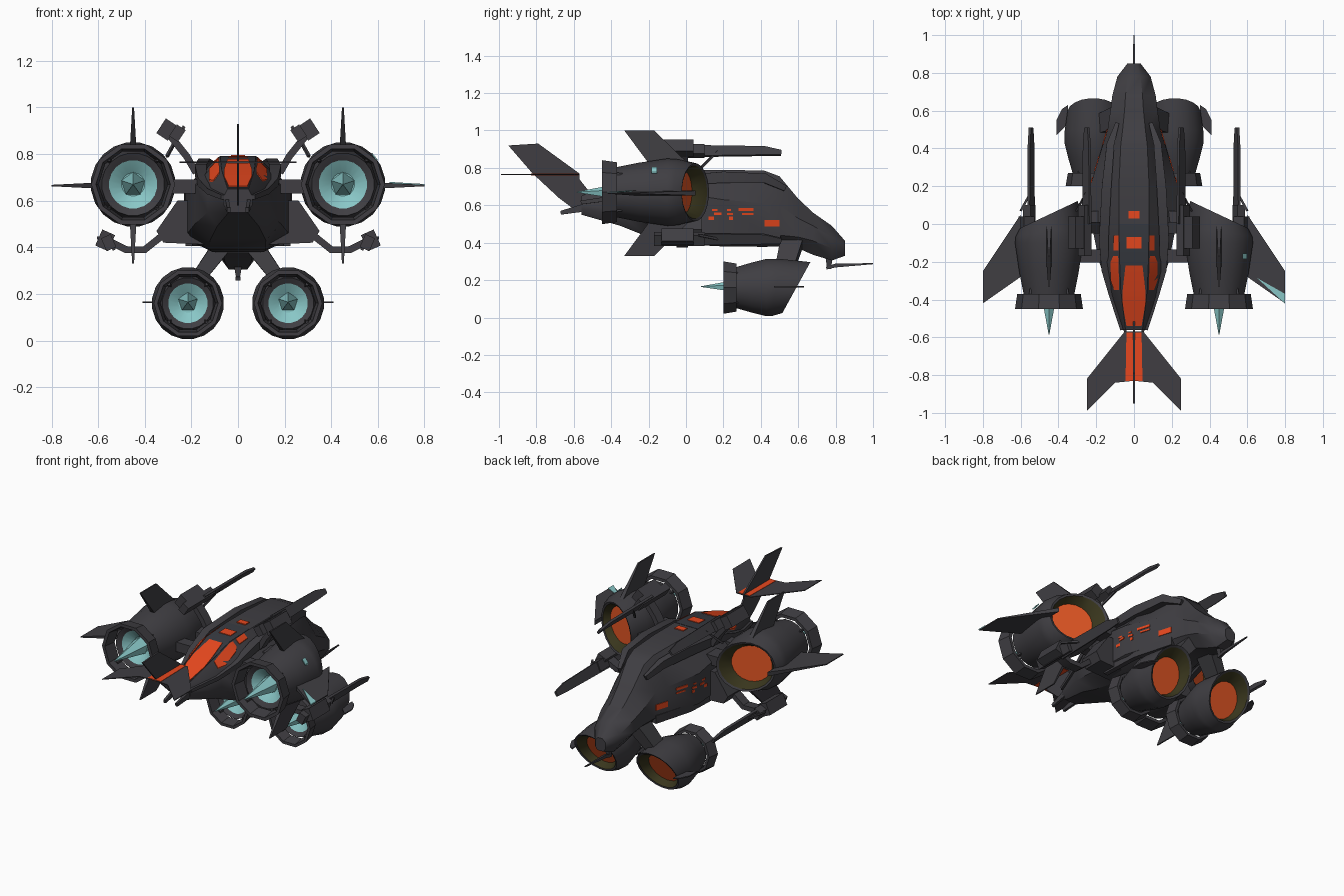
import bpy, bmesh, math
from mathutils import Vector

cube = bpy.data.objects.get("Cube")
if cube:
    bpy.data.objects.remove(cube)


def material(name, *rgb):
    m = bpy.data.materials.new(name)
    m.use_nodes = True
    m.diffuse_color = (*rgb, 1)
    m.node_tree.nodes["Principled BSDF"].inputs["Base Color"].default_value = (*rgb, 1)
    return m


HULL = material("charcoal hull", 0.05, 0.048, 0.055)
TRIM = material("dark slate trim", 0.038, 0.042, 0.052)
ORANGE = material("orange", 0.8, 0.064, 0.013)
GLOW = material("engine glow orange", 0.78, 0.095, 0.018)
TEAL = material("pale teal", 0.25, 0.57, 0.57)
OLIVE = material("olive lining", 0.04, 0.036, 0.012)


def loft(name, rings, mats=HULL, mirror=True, closed=False):
    """Skin a list of rings, capped or closed on itself; mats is one material or [cap, spans..., cap]."""
    if not isinstance(mats, list):
        mats = [mats] * (len(rings) + 2)
    slots = list(dict.fromkeys(mats))
    for side, s in (("left_", 1), ("right_", -1)) if mirror else (("", 1),):
        bm = bmesh.new()
        loops = [[bm.verts.new((s * p[0], p[1], p[2])) for p in r] for r in rings]
        if not closed:
            bm.faces.new(loops[0]).material_index = slots.index(mats[0])
            bm.faces.new(loops[-1]).material_index = slots.index(mats[-1])
        n = len(loops[0])
        for a, b, m in zip(loops, loops[1:] + loops[:closed], mats[1:]):
            for i in range(n):
                j = (i + 1) % n
                bm.faces.new((a[i], a[j], b[j], b[i])).material_index = slots.index(m)
        bmesh.ops.recalc_face_normals(bm, faces=bm.faces)
        for f in bm.faces:
            f.smooth = True
        for e in bm.edges:
            e.smooth = e.calc_face_angle(0) < math.radians(34)
        mesh = bpy.data.meshes.new(side + name)
        bm.to_mesh(mesh)
        bm.free()
        for m in slots:
            mesh.materials.append(m)
        bpy.context.collection.objects.link(bpy.data.objects.new(side + name, mesh))


def sweep(name, pts, w, h, mat=HULL, mirror=True, up=(0, 0, 1)):
    """Rectangular bar along a path; w and h may be lists for a taper."""
    pts = [Vector(p) for p in pts]
    ws = w if isinstance(w, list) else [w] * len(pts)
    hs = h if isinstance(h, list) else [h] * len(pts)
    rings = []
    for i, p in enumerate(pts):
        d = (pts[min(i + 1, len(pts) - 1)] - pts[max(i - 1, 0)]).normalized()
        u = d.cross(Vector(up)).normalized()
        v = u.cross(d)
        rings.append([p + u * a * ws[i] / 2 + v * b * hs[i] / 2
                      for a, b in ((1, 1), (-1, 1), (-1, -1), (1, -1))])
    loft(name, rings, mat, mirror)


def plate(name, poly, place, t, mat=HULL, mirror=True):
    """Thin plate: place maps (u, v, offset) to a point."""
    loft(name, [[place(u, v, k * t / 2) for u, v in poly] for k in (-1, 1)], mat, mirror)


def engine(name, x, z, profile, mats, slope, sides=20):
    """Turned body along y; the third profile value tilts that ring by slope (x, z)."""
    rings = []
    for y, r, tilt in profile:
        ring = []
        for i in range(sides):
            a = math.tau * (i + 0.5) / sides
            dx, dz = r * math.cos(a), r * math.sin(a)
            ring.append((x + dx, y + tilt * (slope[0] * dx + slope[1] * dz), z + dz))
        rings.append(ring)
    loft(name, rings, mats)


# Fuselage: y, top half width, top z, side half width, upper z, lower z, bottom half width, bottom z
HULL_SECTIONS = [
    (-.56, .045, .65, .06, .62, .58, .04, .55),
    (-.35, .07, .73, .13, .65, .55, .09, .49),
    (-.2, .076, .78, .185, .67, .5, .12, .43),
    (0, .08, .79, .225, .66, .45, .12, .39),
    (.2, .08, .79, .232, .63, .44, .11, .38),
    (.42, .07, .785, .165, .61, .44, .09, .378),
    (.5, .06, .755, .14, .6, .44, .075, .38),
    (.6, .05, .635, .125, .53, .43, .065, .37),
    (.68, .045, .56, .115, .49, .41, .055, .335),
    (.78, .035, .49, .088, .43, .37, .04, .305),
    (.85, .015, .41, .035, .39, .35, .02, .33)]


def section(y):
    for a, b in zip(HULL_SECTIONS, HULL_SECTIONS[1:]):
        if y <= b[0]:
            k = (y - a[0]) / (b[0] - a[0])
            return [p + (q - p) * k for p, q in zip(a, b)]


def top_z(x, y):
    _, wt, zt, wm, zu, *_ = section(y)
    return zt if x <= wt else zt + (zu - zt) * (x - wt) / (wm - wt)


half_rings = [([(wt, y, zt), (wm, y, zu), (wm, y, zl), (wb, y, zb)])
              for y, wt, zt, wm, zu, zl, wb, zb in HULL_SECTIONS]
loft("fuselage", [h + [(-x, y, z) for x, y, z in reversed(h)] for h in half_rings], HULL, False)


def top_mark(name, spans, mirror, mat=ORANGE, lift=.006):
    """Painted plate on the upper hull from (y, inner x, outer x) spans."""
    loft(name, [[(x, y, top_z(abs(x), y) + d) for x, d in ((a, lift), (b, lift), (b, -.003), (a, -.003))]
                for y, a, b in spans], mat, mirror)


top_mark("roof_trim", [(y, -w, w) for y, w in ((-.55, .044), (-.35, .069), (-.2, .075), (0, .078))], False, TRIM, .002)
top_mark("rear_roof_panel", [(-.54, -.04, .04), (-.42, -.061, .061), (-.35, -.06, .06), (-.22, -.045, .045)], False)
top_mark("middle_roof_panel", [(-.13, -.04, .04), (-.07, -.04, .04)], False)
top_mark("small_roof_panel", [(.03, -.03, .03), (.07, -.03, .03)], False)
top_mark("long_side_panel", [(-.35, .08, .106), (-.3, .08, .124), (-.2, .082, .124), (-.17, .084, .11)], True)
top_mark("short_side_panel", [(-.14, .083, .108), (-.06, .083, .108)], True)

# Painted dashes on the hull sides
for y0, y1, z, h in ((.12, .25, .53, .018), (.15, .19, .555, .012), (.22, .25, .553, .012), (.28, .36, .578, .015),
                     (.14, .24, .575, .01), (.3, .36, .553, .01), (.42, .5, .505, .035)):
    loft("side_dash", [[(section(y)[3] + d, y, z + k) for d, k in
                        ((.004, -h / 2), (.004, h / 2), (-.004, h / 2), (-.004, -h / 2))]
                       for y in (y0, y1)], ORANGE)

# Raised spine rails and lower hull fairings
sweep("spine_rail", [(.09, .53, .69), (.125, .42, .745), (.145, .2, .75), (.16, -.08, .73), (.155, -.24, .68),
                     (.122, -.38, .64), (.065, -.56, .615)],
      [.02, .04, .05, .05, .035, .02, .015], [.03, .05, .06, .05, .035, .025, .02])
sweep("lower_fairing", [(.13, .5, .43), (.2, .25, .43), (.21, 0, .43)], .03, .05)

# Wedge stubs and arms under the main engines
plate("wing_stub", [(.12, .6), (.26, .6), (.35, .47), (.32, .42), (.1, .41)],
      lambda u, v, o: (u, .02 + o, v), .13)
for y, w in ((-.17, .07), (.02, .1)):
    sweep("engine_arm", [(.1, y, .66), (.32, y, .66)], .06, w, up=(0, 1, 0))

# Engines: intake funnel, lip, belly, slanted nozzle, lining, glow
MATS = [TEAL, TEAL] + [HULL] * 6 + [OLIVE, GLOW]
engine("main_engine", .45, .67,
       [(-.32, .05, 0), (-.36, .104, 0), (-.375, .135, 0), (-.25, .16, 0), (-.1, .182, 0),
        (-.04, .178, .3), (.05, .155, 1), (.045, .143, 1), (-.01, .112, .8)], MATS, (-.47, 0))
engine("lower_engine", .215, .16,
       [(.31, .04, 0), (.28, .085, 0), (.265, .11, 0), (.35, .135, 0), (.43, .155, 0),
        (.48, .155, .3), (.59, .138, 1), (.585, .126, 1), (.53, .098, .9)], MATS, (0, .55))


def hoop(name, x, z, y0, y1, r0, r1, t, sides=10):
    """Faceted intake hoop standing off the body on four struts."""
    loft(name, [[(x + r * math.cos(a), y, z + r * math.sin(a))
                 for y, r in ((y0, r0), (y1, r1), (y1, r1 - t), (y0, r0 - t))]
                for a in (math.tau * i / sides for i in range(sides))], HULL, True, True)
    for i in range(4):
        c, s = math.cos(math.tau * (i + .5) / 4), math.sin(math.tau * (i + .5) / 4)
        p, q = r1 - .02, r1 - .035
        sweep("hoop_strut", [(x + p * c, y0 + .04, z + p * s), (x + q * c, y1 + .04, z + q * s)], .012, .012)


hoop("main_hoop", .45, .67, -.45, -.37, .18, .168, .02)
hoop("lower_hoop", .215, .16, .2, .27, .147, .135, .017)


def spike(name, x, z, y0, y1, r):
    loft(name, [[(x + k * math.sin(i * math.tau / 5), y, z + k * math.cos(i * math.tau / 5))
                 for i in range(5)] for y, k in ((y0, .002), (y1, r))], TEAL)


spike("main_intake_spike", .45, .67, -.585, -.31, .055)
spike("lower_intake_spike", .215, .165, .08, .32, .045)


# Engine fins, thin at the tip
def fin(name, root, tip, t0, t1, axis):
    loft(name, [[Vector(p) + Vector(axis) * k * t for k in (1, -1) for p in edge[::k]]
                for edge, t in ((root, t0), (tip, t1))])


fin("outer_fin", [(.6, .05, .665), (.6, -.28, .665)], [(.8, -.25, .665), (.8, -.42, .665)], .013, .003, (0, 0, 1))
for name, k in (("upper_fin", 1), ("lower_fin", -1)):
    fin(name, [(.45, -.2, .665 + k * .16), (.45, .01, .665 + k * .16)],
        [(.45, -.33, .665 + k * .335), (.45, -.17, .665 + k * .335)], .014, .004, (1, 0, 0))
plate("small_outer_fin", [(.35, .63), (.38, .61), (.41, .55), (.41, .47), (.35, .53)],
      lambda u, v, o: (u, v, .165 + o), .007)
plate("fin_tip_patch", [(.65, -.285), (.8, -.37), (.8, -.422)],
      lambda u, v, o: (u, v, .678 - (u - .65) * .06 + o), .005, TEAL, False)
plate("engine_lamp", [(.575, -.185), (.598, -.185), (.598, -.155), (.575, -.155)],
      lambda u, v, o: (u, v, .787 - (u - .5865) * 1.2 + o), .009, TEAL, False)

# Lower engine pylons
sweep("lower_pylon", [(.06, .57, .42), (.17, .53, .27)], [.08, .06], [.12, .1], up=(0, 1, 0))

# Guns: tilted body, flat barrel and bracket, above and below each main engine
for name, bx, bz, px, pz, tilt, arm in (
        ("upper", .305, .905, .25, .89, (-.55, 0, .83), [(.18, -.02, .72), (.22, -.02, .79), (.3, -.02, .89)]),
        ("lower", .57, .43, .545, .42, (.4, 0, .9), [(.3, -.02, .47), (.4, -.02, .39), (.48, -.02, .39), (.56, -.02, .43)])):
    sweep(name + "_gun_body", [(bx, -.13, bz), (bx, .04, bz)], .06, .075, up=(-abs(tilt[0]), 0, tilt[2]))
    sweep(name + "_gun_breech", [(px + .01, -.17, pz), (px + .01, .1, pz)], .045, .06, HULL, up=tilt)
    sweep(name + "_gun_barrel", [(px, 0, pz), (px, .42, pz), (px, .51, pz - .01)], .014, [.07, .055, .03], up=tilt)
    sweep(name + "_gun_arm", arm, .03, .06, up=(0, 1, 0))
    sweep(name + "_gun_strut", [(px, .17, pz), (px + .055, .07, pz + (.02 if name == "lower" else -.1))], .012, .012)

# Tail: level plane, orange centre, upright fin with swept stem, prongs
plate("tail_plane", [(0, -.57), (.05, -.57), (.25, -.82), (.25, -.99), (.1, -.84), (0, -.83)],
      lambda u, v, o: (u, v, .765 + o), .005)
plate("tail_centre_panel", [(-.04, -.575), (.04, -.575), (.045, -.83), (-.045, -.83)],
      lambda u, v, o: (u, v, .765 + o), .009, ORANGE, False)
plate("tail_fin", [(-.95, .92), (-.79, .93), (-.57, .77), (-.57, .74), (-.46, .6), (-.6, .58), (-.68, .64), (-.82, .77)],
      lambda u, v, o: (o, u, v), .01, HULL, False)
sweep("tail_prong", [(.055, -.44, .61), (.04, -.67, .56)], .015, [.06, .02])

# Nose probe and chin
sweep("nose_probe", [(0, .75, .265), (0, .8, .278), (0, 1, .288)], [.02, .014, .006], [.016, .02, .006], HULL, False)
sweep("chin_strut", [(0, .765, .26), (0, .765, .36)], [.012, .05], [.02, .05], HULL, False, up=(0, 1, 0))
